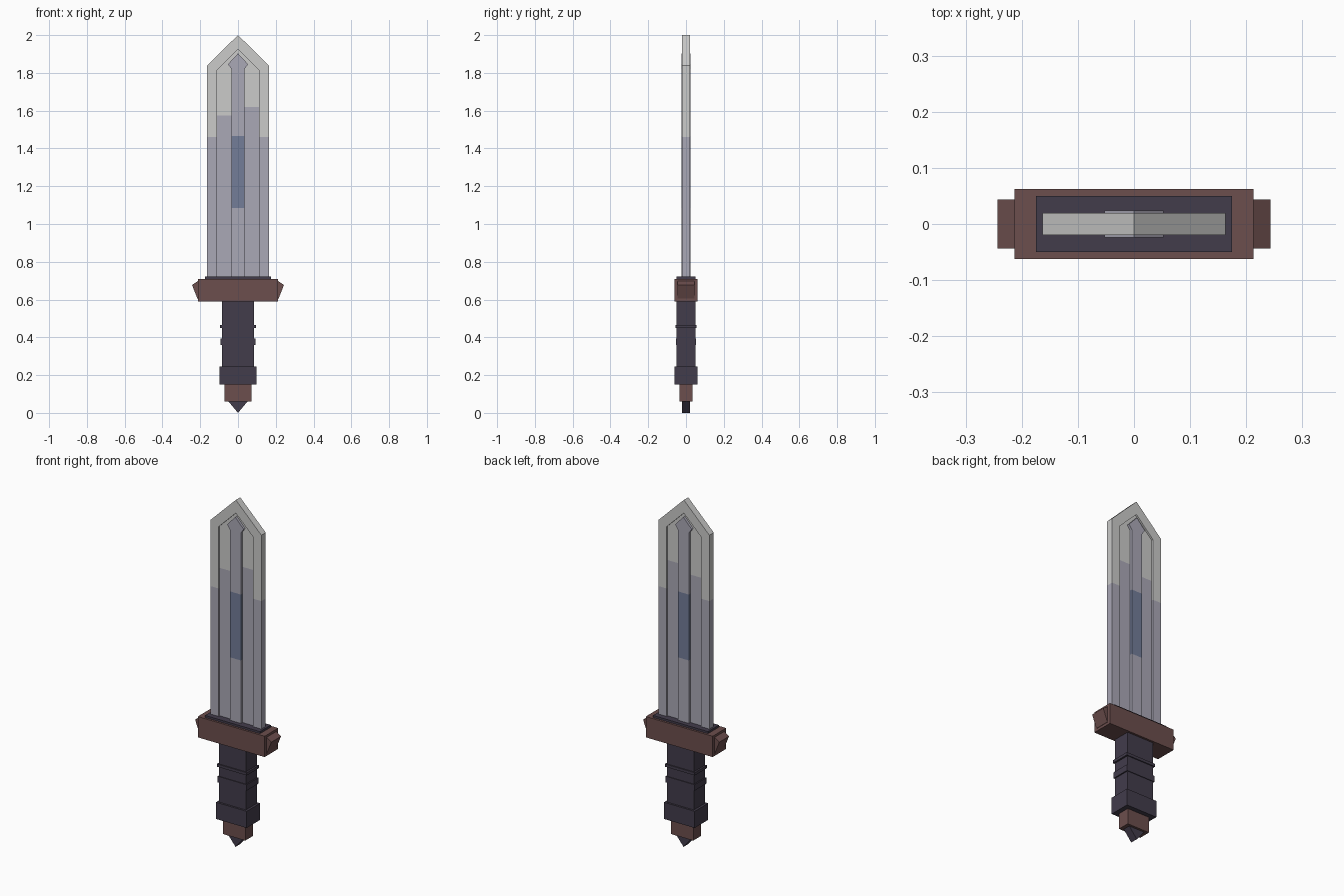
import bpy, bmesh

if "Cube" in bpy.data.objects:
    bpy.data.objects.remove(bpy.data.objects["Cube"])


def material(name, r, g, b):
    def lin(c):
        c /= 255
        return c / 12.92 if c <= 0.04045 else ((c + 0.055) / 1.055) ** 2.4
    m = bpy.data.materials.new(name)
    m.diffuse_color = (lin(r), lin(g), lin(b), 1)
    m.use_nodes = True
    m.node_tree.nodes["Principled BSDF"].inputs["Base Color"].default_value = m.diffuse_color
    return m


STEEL = material("pale steel", 203, 203, 202)
LAVENDER = material("lavender steel", 170, 168, 182)
BLUE = material("blue steel", 115, 125, 153)
BROWN = material("brown leather", 108, 78, 77)
DARK = material("dark purple", 66, 60, 75)


def prism(name, profile, half_depth, bands):
    """Extrude an (x, z) outline along y; bands = [(top z, material), ...] going up."""
    bm = bmesh.new()
    face = bm.faces.new([bm.verts.new((x, -half_depth, z)) for x, z in profile])
    ext = bmesh.ops.extrude_face_region(bm, geom=[face])
    verts = [v for v in ext["geom"] if isinstance(v, bmesh.types.BMVert)]
    bmesh.ops.translate(bm, verts=verts, vec=(0, 2 * half_depth, 0))
    # cut the faces where the colour changes
    for top, _ in bands[:-1]:
        bmesh.ops.bisect_plane(bm, geom=bm.verts[:] + bm.edges[:] + bm.faces[:],
                               plane_co=(0, 0, top), plane_no=(0, 0, 1))
    bmesh.ops.recalc_face_normals(bm, faces=bm.faces[:])
    for f in bm.faces:
        zs = [v.co.z for v in f.verts]
        mid = (min(zs) + max(zs)) / 2
        f.material_index = next((i for i, b in enumerate(bands) if mid < b[0]), len(bands) - 1)
    mesh = bpy.data.meshes.new(name)
    bm.to_mesh(mesh)
    bm.free()
    for _, m in bands:
        mesh.materials.append(m)
    ob = bpy.data.objects.new(name, mesh)
    bpy.context.collection.objects.link(ob)
    return ob


def block(name, hx, hy, z0, z1, mat):
    return prism(name, [(-hx, z0), (hx, z0), (hx, z1), (-hx, z1)], hy, [(9, mat)])


def mirrored(right):
    """Close a right-hand outline by its mirror image."""
    return right + [(-x, z) for x, z in reversed(right) if x > 0]


# Blade: raised cutting edge around two recessed panels
BASE = 0.715
prism("blade_edge",
      [(0.163, BASE), (0.163, 1.84), (0, 2.0), (-0.163, 1.84), (-0.163, BASE),
       (-0.11, BASE), (-0.11, 1.816), (0, 1.924), (0.11, 1.816), (0.11, BASE)],
      0.02, [(1.46, LAVENDER), (9, STEEL)])
for side, name, split in ((-1, "left_panel", 1.575), (1, "right_panel", 1.62)):
    prism(name, [(0, BASE), (side * 0.11, BASE), (side * 0.11, 1.816), (0, 1.924)],
          0.01, [(split, LAVENDER), (9, STEEL)])

# Central ridge with arrow-shaped tip and blue inlay
prism("centre_ridge",
      mirrored([(0.035, BASE), (0.035, 1.82), (0.053, 1.846), (0, 1.903)]),
      0.024, [(1.085, LAVENDER), (1.465, BLUE), (9, LAVENDER)])

# Guard, collar and flared guard ends
block("collar", 0.175, 0.05, 0.70, 0.722, DARK)
block("guard", 0.213, 0.062, 0.59, 0.71, BROWN)
for side, name in ((-1, "left_guard_end"), (1, "right_guard_end")):
    prism(name, [(side * 0.205, 0.605), (side * 0.215, 0.605),
                 (side * 0.243, 0.677), (side * 0.213, 0.697), (side * 0.205, 0.697)],
          0.044, [(9, BROWN)])

# Grip with two raised bands
block("grip", 0.085, 0.05, 0.24, 0.595, DARK)
block("upper_grip_band", 0.095, 0.056, 0.45, 0.466, DARK)
block("lower_grip_band", 0.092, 0.054, 0.36, 0.395, DARK)

# Pommel
block("pommel_block", 0.098, 0.061, 0.15, 0.246, DARK)
block("pommel_cap", 0.071, 0.035, 0.06, 0.152, BROWN)
prism("pommel_point", [(-0.052, 0.062), (0, 0.0), (0.052, 0.062)], 0.022, [(9, DARK)])
